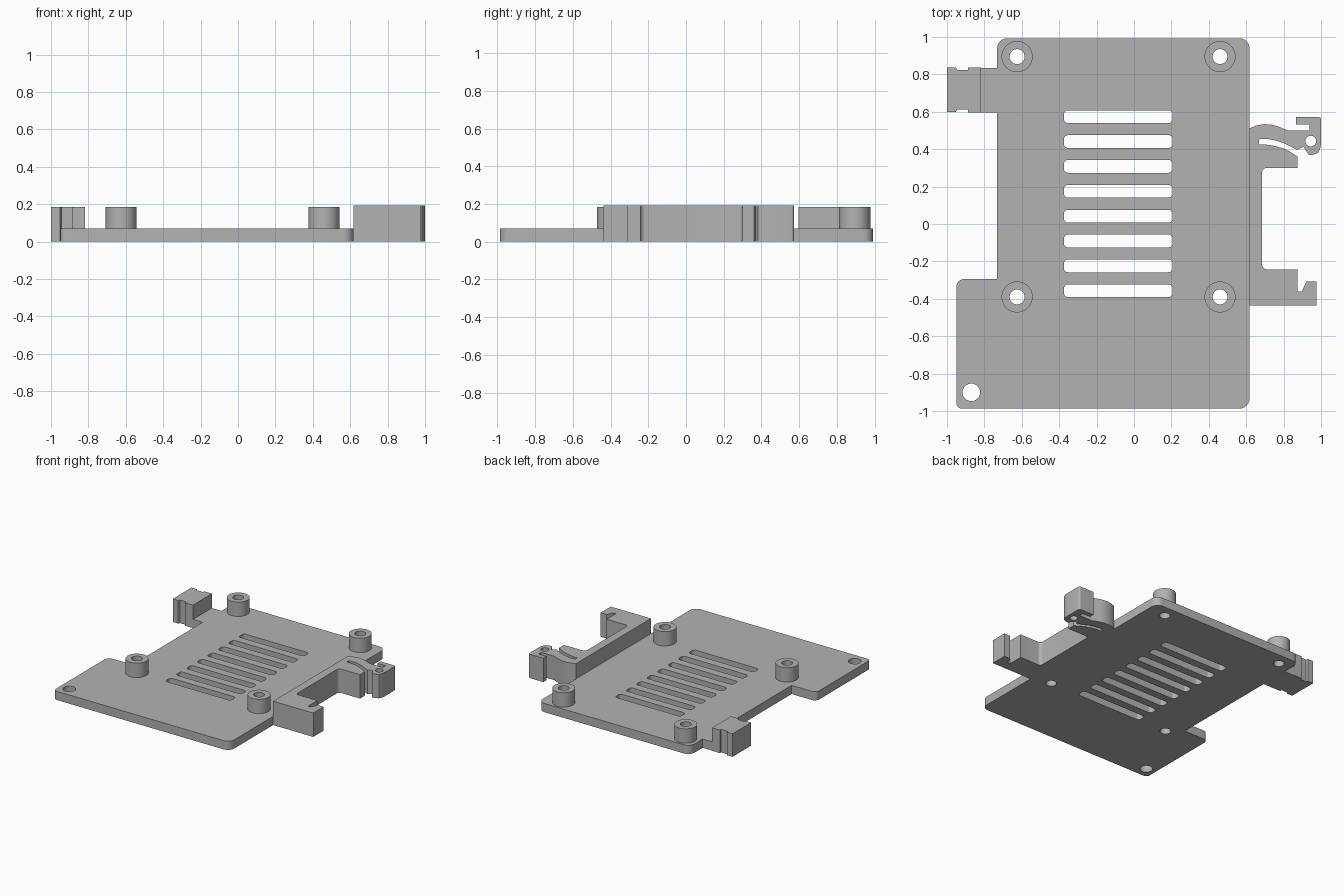
import bpy, bmesh, math
from mathutils import Vector

if "Cube" in bpy.data.objects:
    bpy.data.objects.remove(bpy.data.objects["Cube"])

grey = bpy.data.materials.new("plain grey")
grey.diffuse_color = (0.45, 0.45, 0.45, 1)
grey.use_nodes = True
grey.node_tree.nodes["Principled BSDF"].inputs["Base Color"].default_value = grey.diffuse_color

PLATE_TOP, POST_TOP, CLIP_TOP = 0.07, 0.185, 0.192


def circle(cx, cy, r, n=40):
    return [(cx + r * math.cos(2 * math.pi * i / n),
             cy + r * math.sin(2 * math.pi * i / n)) for i in range(n)]


def rounded(points, steps=6):
    """Closed outline; a third number on a point is its corner radius."""
    out = []
    for i, p in enumerate(points):
        c = Vector(p[:2])
        if len(p) < 3:
            out.append(tuple(c))
            continue
        a = (Vector(points[i - 1][:2]) - c).normalized()
        b = (Vector(points[(i + 1) % len(points)][:2]) - c).normalized()
        half = a.angle(b) / 2
        r = p[2]
        mid = c + (a + b).normalized() * r / math.sin(half)
        start = c + a * r / math.tan(half) - mid
        end = c + b * r / math.tan(half) - mid
        for k in range(steps + 1):
            out.append(tuple(mid + start.slerp(end, k / steps).normalized() * r))
    return out


def box_outline(x0, x1, y0, y1, r):
    return rounded([(x0, y0, r), (x1, y0, r), (x1, y1, r), (x0, y1, r)])


def extrude(name, loops, z0, z1):
    """Fill an outline with its holes and extrude it upward."""
    bm = bmesh.new()
    edges = []
    for loop in loops:
        vs = [bm.verts.new((x, y, z0)) for x, y in loop]
        edges += [bm.edges.new((v, vs[(i + 1) % len(vs)])) for i, v in enumerate(vs)]
    bmesh.ops.triangle_fill(bm, edges=edges, use_beauty=True, normal=(0, 0, 1))
    ext = bmesh.ops.extrude_face_region(bm, geom=bm.faces[:], use_keep_orig=True)
    top = [g for g in ext["geom"] if isinstance(g, bmesh.types.BMVert)]
    bmesh.ops.translate(bm, verts=top, vec=(0, 0, z1 - z0))
    bmesh.ops.recalc_face_normals(bm, faces=bm.faces[:])
    mesh = bpy.data.meshes.new(name)
    bm.to_mesh(mesh)
    bm.free()
    mesh.materials.append(grey)
    ob = bpy.data.objects.new(name, mesh)
    bpy.context.collection.objects.link(ob)
    bpy.ops.object.select_all(action='DESELECT')
    ob.select_set(True)
    bpy.context.view_layer.objects.active = ob
    bpy.ops.object.shade_smooth_by_angle(angle=math.radians(30))
    return ob


# Base plate with side tab, vent slots and screw holes
posts = [(x, y) for x in (-0.625, 0.46) for y in (0.895, -0.39)]
plate = rounded([(-0.95, -0.987, 0.03), (0.618, -0.987, 0.055), (0.618, 0.993, 0.055),
                 (-0.732, 0.993, 0.055), (-0.732, 0.835), (-0.82, 0.835),
                 (-0.82, 0.597), (-0.732, 0.597), (-0.732, -0.295), (-0.95, -0.295, 0.04)])
slots = [box_outline(-0.375, 0.207, y - 0.034, y + 0.034, 0.022)
         for y in (0.574 - 0.133 * i for i in range(8))]
holes = [circle(x, y, 0.04) for x, y in posts] + [circle(-0.87, -0.9, 0.047)]
extrude("base_plate", [plate] + slots + holes, 0, PLATE_TOP)

# Hollow standoffs
for i, (x, y) in enumerate(posts):
    extrude(f"standoff_{i + 1}", [circle(x, y, 0.083), circle(x, y, 0.04)],
            PLATE_TOP, POST_TOP)

# Grooved block on the tab
extrude("grooved_block", [[
    (-1, 0.6), (-0.952, 0.6), (-0.945, 0.613), (-0.888, 0.613), (-0.888, 0.597),
    (-0.818, 0.597), (-0.818, 0.838), (-0.888, 0.838), (-0.888, 0.823),
    (-0.945, 0.823), (-0.952, 0.838), (-1, 0.838)]], 0, POST_TOP)

# Side clip: lower jaw, back wall, flexible arm and hook
clip = rounded([
    (0.618, -0.437), (0.975, -0.437), (0.975, -0.307), (0.922, -0.307),
    (0.897, -0.362), (0.875, -0.362), (0.875, -0.242), (0.685, -0.242, 0.025),
    (0.685, 0.3, 0.025), (0.875, 0.3), (0.875, 0.36),
    # slit below the arm
    (0.84, 0.383), (0.80, 0.403), (0.755, 0.417), (0.71, 0.424), (0.668, 0.426),
    (0.668, 0.453), (0.71, 0.455), (0.755, 0.447), (0.80, 0.433), (0.845, 0.41),
    (0.872, 0.396),
    # hook
    (0.905, 0.413), (0.935, 0.368), (0.96, 0.37), (0.985, 0.382),
    (0.998, 0.41), (1.0, 0.44), (1.0, 0.573, 0.015), (0.867, 0.573), (0.867, 0.533),
    (0.938, 0.533), (0.938, 0.5), (0.822, 0.5),
    # arched top of the arm
    (0.775, 0.52), (0.735, 0.531), (0.695, 0.534), (0.655, 0.527), (0.618, 0.512)])
extrude("side_clip", [clip, circle(0.945, 0.443, 0.029, 24)], 0, CLIP_TOP)
